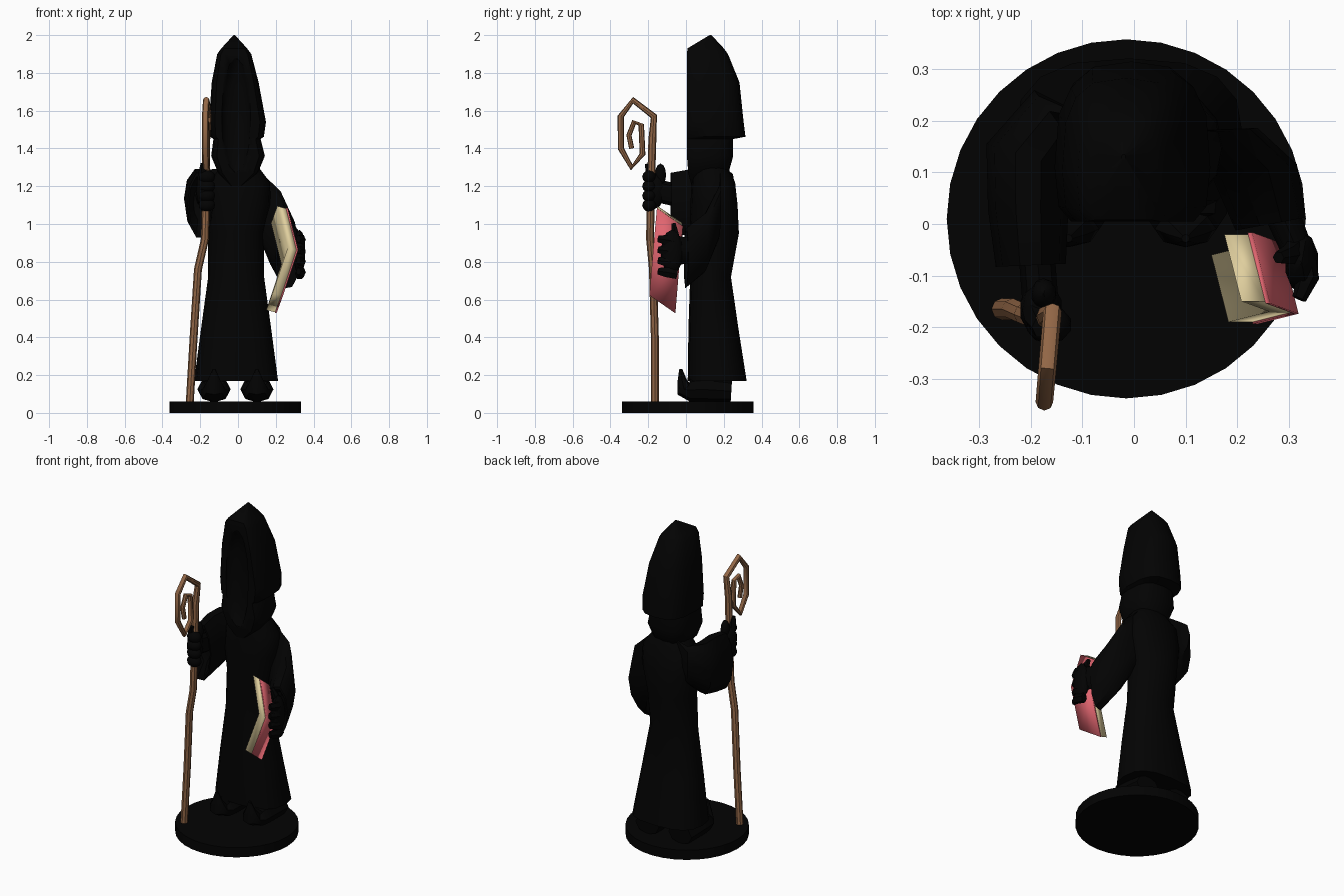
import bpy, bmesh, math
from mathutils import Vector

cube = bpy.data.objects.get("Cube")
if cube:
    bpy.data.objects.remove(cube)


def material(name, rgb):
    m = bpy.data.materials.new(name)
    m.use_nodes = True
    m.diffuse_color = (*rgb, 1)
    m.node_tree.nodes["Principled BSDF"].inputs["Base Color"].default_value = (*rgb, 1)
    return m


black = material("black cloth", (0.0008, 0.0008, 0.0008))
brown = material("brown wood", (0.29, 0.135, 0.062))
red = material("red cover", (0.75, 0.13, 0.16))
cream = material("cream pages", (0.74, 0.62, 0.34))


def finish(name, bm, mat, angle=40):
    bmesh.ops.recalc_face_normals(bm, faces=bm.faces)
    mesh = bpy.data.meshes.new(name)
    bm.to_mesh(mesh)
    bm.free()
    mesh.materials.append(mat)
    ob = bpy.data.objects.new(name, mesh)
    bpy.context.collection.objects.link(ob)
    bpy.ops.object.select_all(action="DESELECT")
    ob.select_set(True)
    bpy.context.view_layer.objects.active = ob
    bpy.ops.object.shade_smooth_by_angle(angle=math.radians(angle))
    return ob


def loft(name, rings, mat, angle=40):
    """Skin a list of equal point rings and cap both ends."""
    bm = bmesh.new()
    vs = [[bm.verts.new(p) for p in ring] for ring in rings]
    n = len(vs[0])
    for a, b in zip(vs, vs[1:]):
        for i in range(n):
            j = (i + 1) % n
            bm.faces.new((a[i], a[j], b[j], b[i]))
    bm.faces.new(vs[0])
    bm.faces.new(vs[-1])
    return finish(name, bm, mat, angle)


def squarish(i, n, power):
    """Point on a unit circle pushed toward a square by a power below one."""
    c, s = math.cos(math.tau * i / n), math.sin(math.tau * i / n)
    return math.copysign(abs(c) ** power, c), math.copysign(abs(s) ** power, s)


def tube(name, path, mat, n=8, hollow=0, upright=False):
    """Loft along (x, y, z, side radius, other radius); hollow sinks the open end."""
    pts = [Vector(p[:3]) for p in path]
    rings = []
    for k, p in enumerate(path):
        t = (pts[min(k + 1, len(pts) - 1)] - pts[max(k - 1, 0)]).normalized()
        u = Vector((1, 0, 0))
        u = (u - t * u.dot(t)).normalized()
        v = Vector((0, 0, 1)) if upright else t.cross(u)
        rings.append([pts[k] + u * p[3] * math.cos(a) + v * p[4] * math.sin(a)
                      for a in (math.tau * i / n for i in range(n))])
    if hollow:
        back = (pts[-2] - pts[-1]).normalized() * hollow
        rings.append([pts[-1] + (q - pts[-1]) * 0.9 for q in rings[-1]])
        rings.append([pts[-1] + back + (q - pts[-1]) * 0.5 for q in rings[-2]])
    return loft(name, rings, mat)


def blob(name, loc, size, mat=black):
    bm = bmesh.new()
    bmesh.ops.create_icosphere(bm, subdivisions=2, radius=1)
    bmesh.ops.scale(bm, vec=size, verts=bm.verts)
    bmesh.ops.translate(bm, vec=loc, verts=bm.verts)
    return finish(name, bm, mat)


# Round base
tube("base", [(-0.015, 0.01, 0, 0.348, 0.348), (-0.015, 0.01, 0.06, 0.348, 0.348)], black, 32)

# Robe: height, centre x and y, half width, half depth, squareness
robe = [(0.17, -0.01, 0.165, 0.222, 0.156, 0.75), (0.45, -0.01, 0.145, 0.185, 0.132, 0.85),
        (0.72, -0.01, 0.13, 0.148, 0.108, 1), (0.95, -0.01, 0.15, 0.148, 0.13, 1),
        (1.1, 0, 0.148, 0.172, 0.125, 0.85), (1.22, 0.005, 0.145, 0.165, 0.115, 0.85),
        (1.3, 0.01, 0.13, 0.1, 0.09, 0.85)]
rings = []
for z, cx, cy, rx, ry, power in robe:
    unit = [squarish(i, 16, power) for i in range(16)]
    rings.append([(cx + rx * c, cy + ry * s, z) for c, s in unit])
loft("robe", rings, black)

# Hood with a flat front: height, centre x, half width, front y, back y
hood_rows = [(1.2, -0.01, 0.03, 0.03, 0.14), (1.27, 0, 0.105, 0.012, 0.225),
             (1.36, 0, 0.142, 0.005, 0.25), (1.45, -0.005, 0.125, 0.005, 0.25),
             (1.462, -0.005, 0.142, 0.005, 0.315), (1.54, -0.003, 0.151, 0.005, 0.305),
             (1.75, -0.015, 0.124, 0.005, 0.283), (1.9, -0.02, 0.09, 0.005, 0.222),
             (1.93, -0.02, 0.068, 0.008, 0.2), (2.0, -0.02, 0.004, 0.125, 0.135)]
rings = []
for z, cx, rx, y0, y1 in hood_rows:
    cy = y0 + 0.35 * (y1 - y0)
    ring = []
    for i in range(16):
        c, s = squarish(i, 16, 0.68)
        depth = (y1 - cy) if s > 0 else 1.4 * (cy - y0)
        ring.append((cx + rx * c, max(y0, cy + depth * s), z))
    rings.append(ring)
hood = loft("hood", rings, black)

# Shadowed face opening
cutter = blob("face_cutter", (-0.01, 0, 1.57), (0.08, 0.05, 0.32))
cutter.hide_render = True
cut = hood.modifiers.new("opening", "BOOLEAN")
cut.operation = "DIFFERENCE"
cut.object = cutter
bpy.context.view_layer.objects.active = hood
bpy.ops.object.modifier_apply(modifier=cut.name)
bpy.data.objects.remove(cutter)

# Wide hanging sleeves
tube("right_sleeve", [(-0.06, 0.2, 1.18, 0.08, 0.09), (-0.15, 0.2, 1.16, 0.085, 0.12),
                      (-0.205, 0.13, 1.13, 0.085, 0.165), (-0.205, 0.03, 1.12, 0.078, 0.18),
                      (-0.2, -0.08, 1.1, 0.068, 0.18)],
     black, 10, 0.05, True)
tube("left_sleeve", [(0.07, 0.18, 1.18, 0.08, 0.09), (0.165, 0.175, 1.06, 0.085, 0.14),
                     (0.235, 0.1, 0.9, 0.085, 0.16), (0.265, 0.0, 0.82, 0.07, 0.165)],
     black, 10, 0.05, True)

# Curled shoes
for name, x in (("right_shoe", -0.127), ("left_shoe", 0.1)):
    tube(name, [(x, 0.24, 0.115, 0.08, 0.06), (x, 0.08, 0.125, 0.088, 0.07),
                (x, 0.02, 0.12, 0.08, 0.06), (x, -0.01, 0.125, 0.06, 0.045),
                (x, -0.02, 0.17, 0.035, 0.025), (x, -0.028, 0.232, 0.008, 0.008)], black)

# Crook staff with spiral head
shaft = [(-0.255, -0.165, 0.06), (-0.235, -0.165, 0.4), (-0.212, -0.175, 0.76),
         (-0.175, -0.19, 0.92), (-0.17, -0.188, 1.1), (-0.168, -0.178, 1.45)]
spiral = [(-0.17, 1.57), (-0.28, 1.655), (-0.345, 1.57), (-0.345, 1.4), (-0.288, 1.3),
          (-0.23, 1.37), (-0.237, 1.525), (-0.275, 1.54), (-0.302, 1.47), (-0.288, 1.4)]
path = [(*p, 0.021, 0.021) for p in shaft]
for k, (y, z) in enumerate(spiral):
    r = 0.018 - 0.0005 * k
    path.append((-0.158 + 0.09 * (y + 0.17), y, z, r, r))
tube("staff", path, brown, 8)

# Right hand gripping the staff
tube("right_wrist", [(-0.19, -0.04, 1.15, 0.035, 0.06), (-0.18, -0.17, 1.18, 0.035, 0.06)], black)
blob("right_palm", (-0.18, -0.165, 1.18), (0.042, 0.055, 0.1))
for k in range(4):
    blob("right_finger_%d" % (k + 1), (-0.165, -0.195, 1.1 + 0.05 * k), (0.045, 0.037, 0.036))
tube("right_thumb", [(-0.19, -0.15, 1.2, 0.03, 0.03), (-0.185, -0.185, 1.26, 0.027, 0.03),
                     (-0.18, -0.2, 1.32, 0.018, 0.022)], black, 6)
blob("right_thumb_base", (-0.175, -0.135, 1.26), (0.025, 0.03, 0.06))

# Left hand under the book
tube("left_wrist", [(0.27, 0.06, 0.86, 0.035, 0.06), (0.32, -0.06, 0.86, 0.03, 0.08)], black)
blob("left_palm", (0.325, -0.075, 0.85), (0.033, 0.06, 0.12))
for k in range(4):
    z = 0.735 + 0.057 * k
    tube("left_finger_%d" % (k + 1), [(0.325, -0.05, z, 0.024, 0.03),
                                      (0.337, -0.105, z + 0.01, 0.022, 0.03),
                                      (0.32, -0.145, z + 0.015, 0.014, 0.02)], black, 6)
tube("left_thumb", [(0.315, -0.05, 0.9, 0.026, 0.026), (0.3, -0.06, 0.96, 0.02, 0.02),
                    (0.28, -0.065, 1.0, 0.012, 0.012)], black, 6)

# Open book: a bent slab swept along the spine direction, softly shaded
outer = [Vector(p) for p in ((0.263, -0.15, 1.08), (0.318, -0.17, 0.86), (0.238, -0.19, 0.62))]
inner = [p + Vector((-0.055, 0, 0.015)) for p in outer]
spine = Vector((-0.033, 0.13, -0.09))


def slab(name, lo, hi, mat, grow=0.0):
    near = [a.lerp(b, lo) for a, b in zip(inner, outer)]
    far = [a.lerp(b, hi) for a, b in zip(inner, outer)]
    profile = near + far[::-1]
    return loft(name, [[p - spine * grow for p in profile],
                       [p + spine * (1 + grow) for p in profile]], mat, 110)


slab("book_pages", 0, 0.84, cream)
slab("book_cover", 0.84, 1, red, 0.03)
